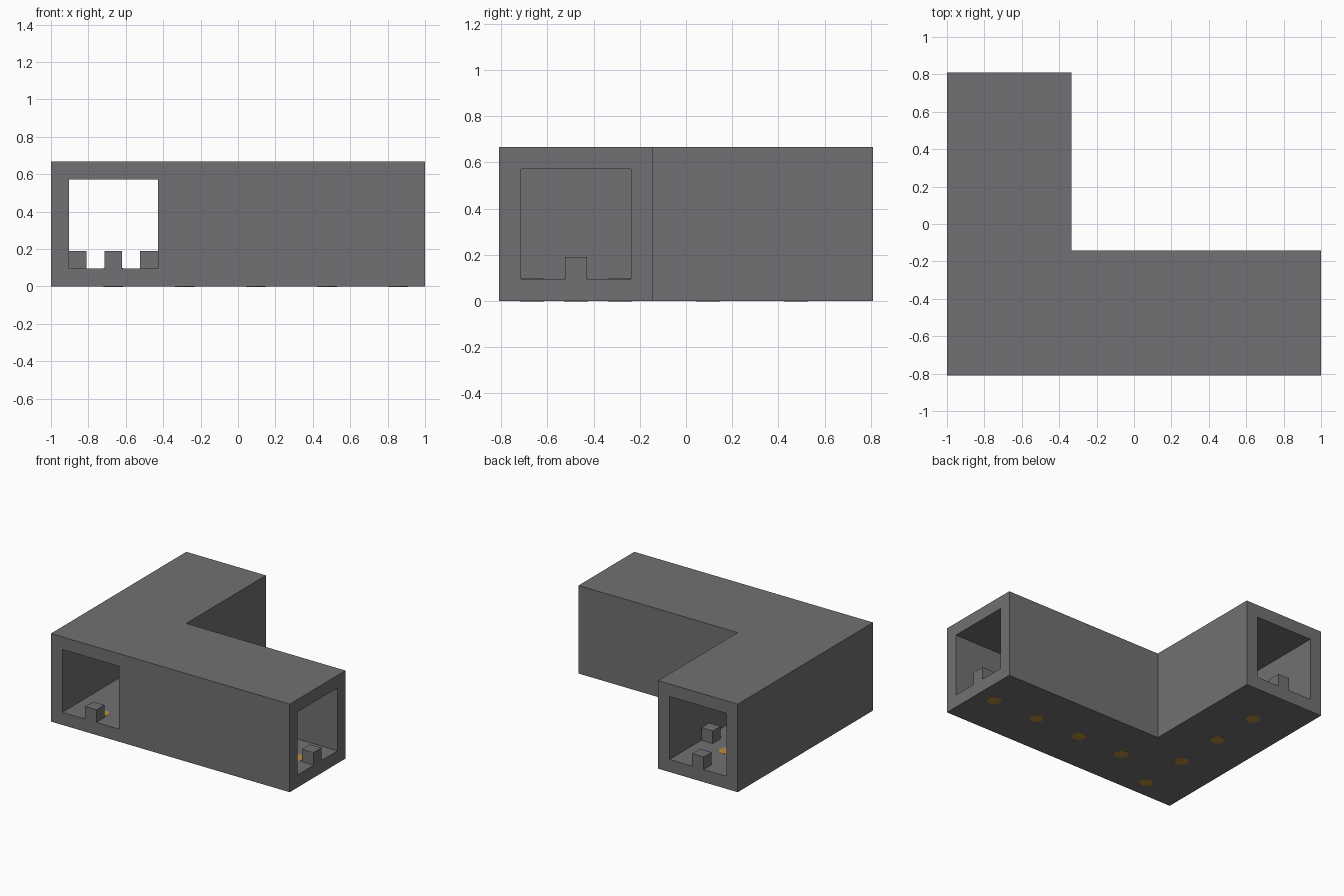
import bpy
import bmesh
from mathutils import Matrix, Vector

if "Cube" in bpy.data.objects:
    bpy.data.objects.remove(bpy.data.objects["Cube"], do_unlink=True)

U = 2 / 21                                   # one grid cell
ORIGIN = Vector((-10.5 * U, -8.5 * U, 0))    # corner of the grid


def material(name, color):
    mat = bpy.data.materials.new(name)
    mat.use_nodes = True
    mat.diffuse_color = color
    bsdf = mat.node_tree.nodes["Principled BSDF"]
    bsdf.inputs["Base Color"].default_value = color
    bsdf.inputs["Roughness"].default_value = 0.8
    return mat


stone = material("grey stone", (0.165, 0.162, 0.17, 1))
gold = material("gold", (0.47, 0.27, 0.05, 1))


def finish(name, bm, mat):
    bmesh.ops.recalc_face_normals(bm, faces=bm.faces)
    mesh = bpy.data.meshes.new(name)
    bm.to_mesh(mesh)
    bm.free()
    mesh.materials.append(mat)
    obj = bpy.data.objects.new(name, mesh)
    bpy.context.collection.objects.link(obj)
    return obj


def box(name, low, high, mat=stone):
    """Box between two corners given in grid cells."""
    low, high = Vector(low), Vector(high)
    bm = bmesh.new()
    bmesh.ops.create_cube(bm, size=1)
    size = (high - low) * U
    place = Matrix.Translation(ORIGIN + (low + high) * U / 2)
    bmesh.ops.transform(bm, matrix=place @ Matrix.Diagonal((*size, 1)), verts=bm.verts)
    return finish(name, bm, mat)


# L-shaped corridor shell
bm = bmesh.new()
outline = [(0, 0), (21, 0), (21, 7), (7, 7), (7, 17), (0, 17)]
base = bm.faces.new([bm.verts.new(ORIGIN + Vector((x, y, 0)) * U) for x, y in outline])
top = bmesh.ops.extrude_face_region(bm, geom=[base])
bmesh.ops.translate(bm, vec=(0, 0, 7 * U),
                    verts=[v for v in top["geom"] if isinstance(v, bmesh.types.BMVert)])
shell = finish("corridor_shell", bm, stone)

# Two tunnels cut through the shell
cutters = [box("long_tunnel_cutter", (1, 1, 1), (22, 6, 6)),
           box("short_tunnel_cutter", (1, -1, 1), (6, 18, 6))]
bpy.context.view_layer.objects.active = shell
for cutter in cutters:
    cutter.hide_render = True
    mod = shell.modifiers.new("tunnel", 'BOOLEAN')
    mod.operation = 'DIFFERENCE'
    mod.solver = 'EXACT'
    mod.object = cutter
    bpy.ops.object.modifier_apply(modifier=mod.name)
    bpy.data.objects.remove(cutter, do_unlink=True)

# Small blocks on the floor: one in each doorway, a pair against the walls
blocks = {"front_door_block": (3, 0), "back_door_block": (3, 16), "side_door_block": (20, 3),
          "right_wall_block": (1, 12), "left_wall_block": (5, 12)}
for name, (x, y) in blocks.items():
    box(name, (x, y, 1), (x + 1, y + 1, 2))

# Gold studs set through the floor along both arms
studs = [(3, y) for y in range(1, 17, 4)] + [(x, 3) for x in range(7, 21, 4)]
for i, (x, y) in enumerate(studs):
    bm = bmesh.new()
    spot = ORIGIN + Vector((x + 0.5, y + 0.5, 0.5)) * U
    bmesh.ops.create_cone(bm, cap_ends=True, segments=8, radius1=0.052, radius2=0.052,
                          depth=U + 0.004, matrix=Matrix.Translation(spot))
    finish(f"floor_stud_{i + 1}", bm, gold)
